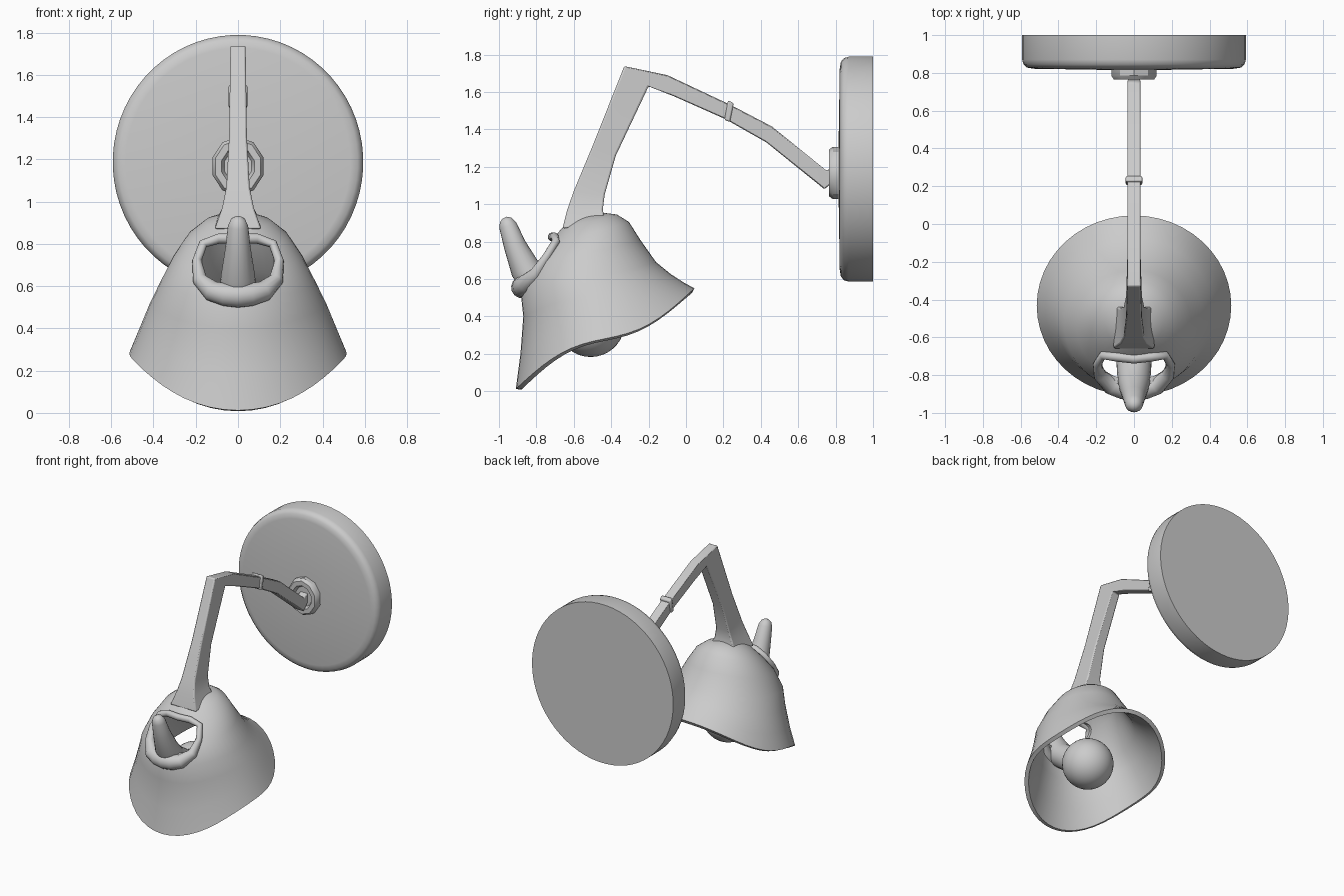
import bpy, bmesh, math
from mathutils import Vector

if "Cube" in bpy.data.objects:
    bpy.data.objects.remove(bpy.data.objects["Cube"])


def finish(name, bm, angle=35):
    bmesh.ops.recalc_face_normals(bm, faces=bm.faces)
    me = bpy.data.meshes.new(name)
    bm.to_mesh(me)
    bm.free()
    ob = bpy.data.objects.new(name, me)
    bpy.context.collection.objects.link(ob)
    smooth(ob, angle)
    return ob


def activate(ob):
    bpy.ops.object.select_all(action='DESELECT')
    ob.select_set(True)
    bpy.context.view_layer.objects.active = ob


def smooth(ob, angle):
    activate(ob)
    bpy.ops.object.shade_smooth_by_angle(angle=math.radians(angle))


def loft(name, rings, caps=(True, True), angle=35):
    """Skin closed rings of equal length."""
    bm = bmesh.new()
    vs = [[bm.verts.new(p) for p in r] for r in rings]
    n = len(vs[0])
    for a, b in zip(vs, vs[1:]):
        for i in range(n):
            j = (i + 1) % n
            bm.faces.new((a[i], a[j], b[j], b[i]))
    if caps[0]:
        bm.faces.new(vs[0])
    if caps[1]:
        bm.faces.new(vs[-1])
    return finish(name, bm, angle)


def lathe_y(name, profile, zc, n, sx=1.0):
    """Turn (radius, y) pairs about a horizontal axis at height zc."""
    rings = []
    for r, y in profile:
        rings.append([(sx * r * math.cos((i + .5) * math.tau / n), y,
                       zc + r * math.sin((i + .5) * math.tau / n)) for i in range(n)])
    return loft(name, rings)


def tube(name, pts, n=16, closed=False):
    """Round tube in a path of (x, y, z, radius)."""
    P = [Vector(p[:3]) for p in pts]
    m = len(P)
    rings = []
    for k in range(m):
        a = P[(k - 1) % m] if closed or k else P[0]
        b = P[(k + 1) % m] if closed or k < m - 1 else P[-1]
        t = (b - a).normalized()
        u = t.cross(Vector((0.03, -.72, .69)) if closed else Vector((1, 0, 0))).normalized()
        v = t.cross(u)
        rings.append([P[k] + pts[k][3] * (u * math.cos(i * math.tau / n) + v * math.sin(i * math.tau / n))
                      for i in range(n)])
    if closed:
        rings.append(rings[0])
    ob = loft(name, rings, (not closed, not closed), 60)
    if closed:
        bm = bmesh.new()
        bm.from_mesh(ob.data)
        bmesh.ops.remove_doubles(bm, verts=bm.verts, dist=1e-5)
        bmesh.ops.recalc_face_normals(bm, faces=bm.faces)
        bm.to_mesh(ob.data)
        bm.free()
    return ob


# Wall plate and mounting boss
lathe_y("wall_plate", [(.602, 1), (.602, .87), (.595, .845), (.575, .828), (.54, .822), (.1, .815)], 1.187, 64, .985)
lathe_y("mounting_boss", [(.14, .84), (.14, .785), (.125, .765), (.09, .765), (.075, .79)], 1.167, 10, .9)


# Bent arm: sections as top y,z, bottom y,z, half width
def bar(name, sections):
    rings = [[(w, ty, tz), (-w, ty, tz), (-w, by, bz), (w, by, bz)] for ty, tz, by, bz, w in sections]
    ob = loft(name, rings)
    m = ob.modifiers.new("soft_edges", 'BEVEL')
    m.width = .008
    m.segments = 2
    return ob


bar("arm", [(.80, 1.20, .80, 1.13, .03), (.75, 1.18, .74, 1.08, .034), (.46, 1.415, .43, 1.33, .034),
            (.24, 1.53, .21, 1.455, .034), (-.1, 1.69, -.06, 1.575, .034), (-.33, 1.738, -.2, 1.63, .036),
            (-.50, 1.31, -.375, 1.26, .042), (-.60, 1.07, -.435, 1.05, .055),
            (-.635, .97, -.445, .97, .075), (-.66, .87, -.43, .90, .11)])
bar("arm_collar", [(.255, 1.54, .235, 1.44, .044), (.225, 1.555, .205, 1.45, .044)])

# Bell shade: rings as front y,z, back y,z, half width
shade_rings = [(-.60, .925, -.45, .955, .07), (-.665, .87, -.37, .945, .155), (-.74, .78, -.305, .905, .235),
               (-.83, .67, -.245, .81, .305), (-.885, .54, -.16, .69, .37), (-.87, .40, -.08, .625, .42),
               (-.885, .20, -.01, .58, .47), (-.91, .012, .045, .55, .515)]
N = 48
rings = []
for k, (fy, fz, by, bz, w) in enumerate(shade_rings):
    wave = .055 * (k / 7) ** 3
    ring = []
    for i in range(N):
        a = i * math.tau / N
        t = (1 - math.cos(a)) / 2
        ring.append((w * math.sin(a), fy + (by - fy) * t,
                     fz + (bz - fz) * t + wave * math.sin(math.tau * t)))
    rings.append(ring)
shade = loft("bell_shade", rings, (True, False), 60)
sol = shade.modifiers.new("wall", 'SOLIDIFY')
sol.thickness = .03
sol.offset = -1

# Front window in the shade
bpy.ops.mesh.primitive_cube_add(size=1, location=(0, -.86, .713))
cutter = bpy.context.object
cutter.name = "window_cutter"
cutter.hide_render = True
cutter.scale = (.335, .48, .195)
bpy.ops.object.transform_apply(location=False, rotation=False, scale=True)
bev = cutter.modifiers.new("round", 'BEVEL')
bev.width = .06
bev.segments = 4
cut = shade.modifiers.new("window", 'BOOLEAN')
cut.object = cutter
cut.solver = 'EXACT'
activate(shade)
for m in ("wall", "window"):
    bpy.ops.object.modifier_apply(modifier=m)
bpy.data.objects.remove(cutter)
smooth(shade, 50)

# Swollen lip around the window
half = [(0, -.715, .825, .024), (.09, -.705, .825, .024), (.165, -.695, .80, .022), (.195, -.745, .72, .022),
        (.18, -.80, .63, .035), (.12, -.855, .575, .05), (.06, -.872, .56, .056)]
path = half + [(0, -.877, .555, .058)] + [(-x, y, z, r) for x, y, z, r in reversed(half[1:])]
tube("window_lip", path, 14, True)

# Horn-shaped handle running through the window to the bulb
tube("handle_stem", [(0, -.970, .928, .012), (0, -.964, .915, .034), (0, -.952, .885, .048), (0, -.915, .78, .060),
                     (0, -.86, .655, .080), (0, -.79, .555, .090), (0, -.68, .475, .095), (0, -.54, .39, .10)], 20)
bpy.ops.mesh.primitive_uv_sphere_add(segments=32, ring_count=18, radius=.183, location=(0, -.51, .366))
bulb = bpy.context.object
bulb.name = "bulb"
smooth(bulb, 60)
